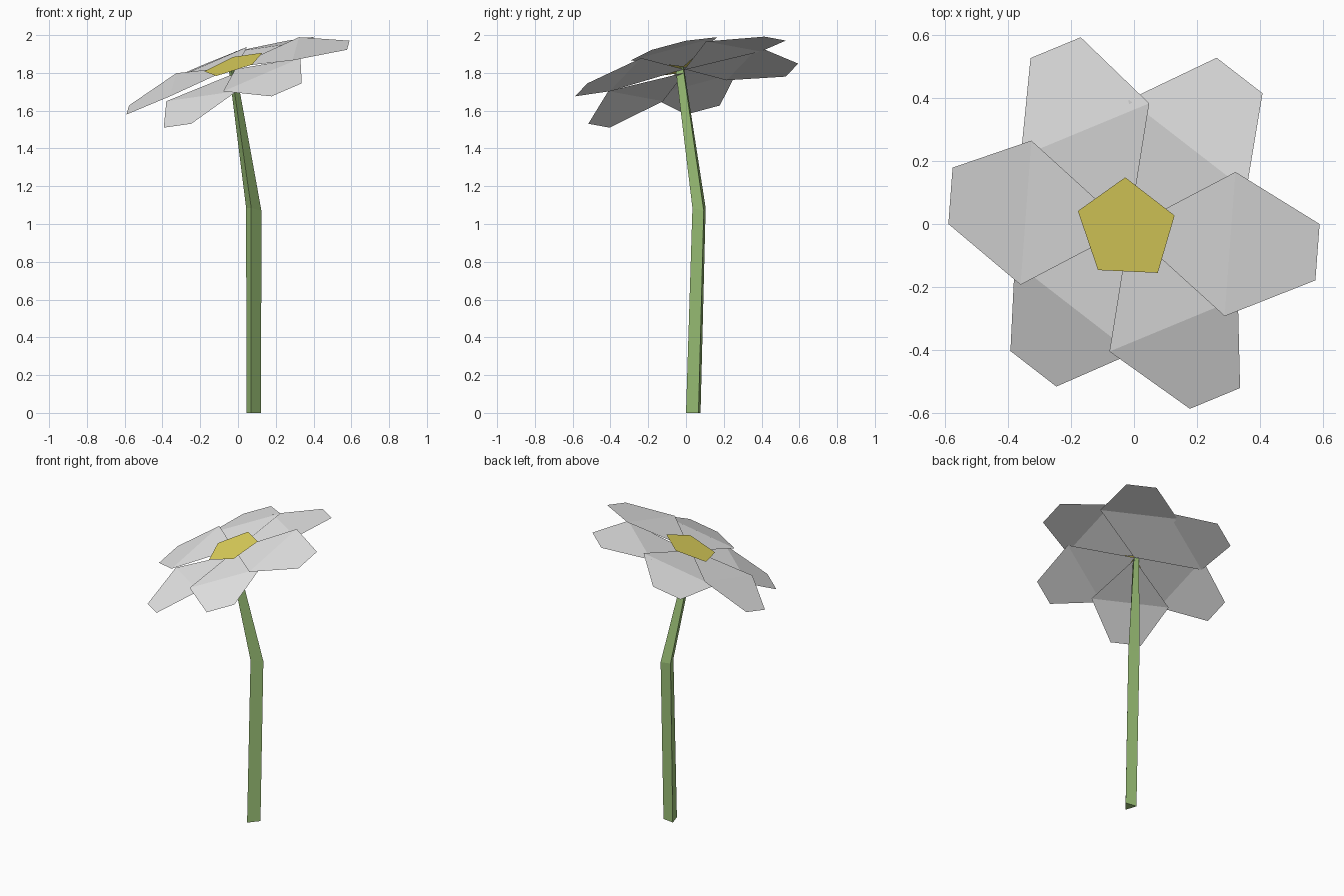
import bpy, math
from mathutils import Vector, Matrix

if "Cube" in bpy.data.objects:
    bpy.data.objects.remove(bpy.data.objects["Cube"])


def material(name, rgb):
    m = bpy.data.materials.new(name)
    m.diffuse_color = (*rgb, 1)
    m.use_nodes = True
    m.node_tree.nodes["Principled BSDF"].inputs["Base Color"].default_value = m.diffuse_color
    return m


WHITE = material("petal_white", (0.82, 0.82, 0.82))
YELLOW = material("centre_yellow", (0.76, 0.66, 0.11))
GREEN = material("stem_green", (0.36, 0.58, 0.20))


def mesh_object(name, verts, faces, mat):
    me = bpy.data.meshes.new(name)
    me.from_pydata(verts, [], faces)
    me.materials.append(mat)
    me.update()
    ob = bpy.data.objects.new(name, me)
    bpy.context.collection.objects.link(ob)
    return ob


# Tilted frame of the flower head: origin at the centre of the petal tips
n = Vector((-0.331, -0.243, 1)).normalized()
u = Vector((0.585, -0.09, 0.172))
u = (u - n * u.dot(n)).normalized()
v = n.cross(u)
head = Matrix((u, v, n)).transposed().to_4x4()
head.translation = (0, 0, 1.775)

# Petals: flat inner triangle and drooping tip, stacked in slightly dropped layers
SIDE_H = 0.062
petal_drop = [0.0, 0.018, 0.013, 0.0, 0.034, 0.014]
for i, drop in enumerate(petal_drop):
    turn = Matrix.Rotation(math.radians(60 * i), 4, 'Z')
    shape = [(0, 0, SIDE_H), (0.342, -0.238, SIDE_H), (0.615, -0.093, 0),
             (0.615, 0.093, 0), (0.342, 0.238, SIDE_H)]
    pts = [head @ (turn @ Vector(p) - Vector((0, 0, drop))) for p in shape]
    mesh_object(f"petal_{i + 1}", pts, [(0, 1, 4), (1, 2, 3, 4)], WHITE)

# Flower centre: flat pentagon just above the petals
pent = [head @ Vector((0.17 * math.cos(a), 0.17 * math.sin(a), 0.076))
        for a in (math.radians(24 + 72 * k) for k in range(5))]
mesh_object("flower_centre", pent, [tuple(range(5))], YELLOW)

# Stem: three-sided, bent once and tapering to the flower head
rings = [
    [(0.068, 0.0, 0.0), (0.122, 0.066, 0.0), (0.045, 0.077, 0.0)],
    [(0.070, 0.034, 1.085), (0.124, 0.094, 1.07), (0.043, 0.104, 1.085)],
    [(-0.036, -0.055, 1.822), (-0.014, -0.016, 1.832), (-0.049, -0.010, 1.822)],
]
verts = [p for r in rings for p in r]
faces = [(2, 1, 0), (6, 7, 8)]
for r in range(2):
    for k in range(3):
        a, b = r * 3 + k, r * 3 + (k + 1) % 3
        faces.append((a, b, b + 3, a + 3))
mesh_object("stem", verts, faces, GREEN)
